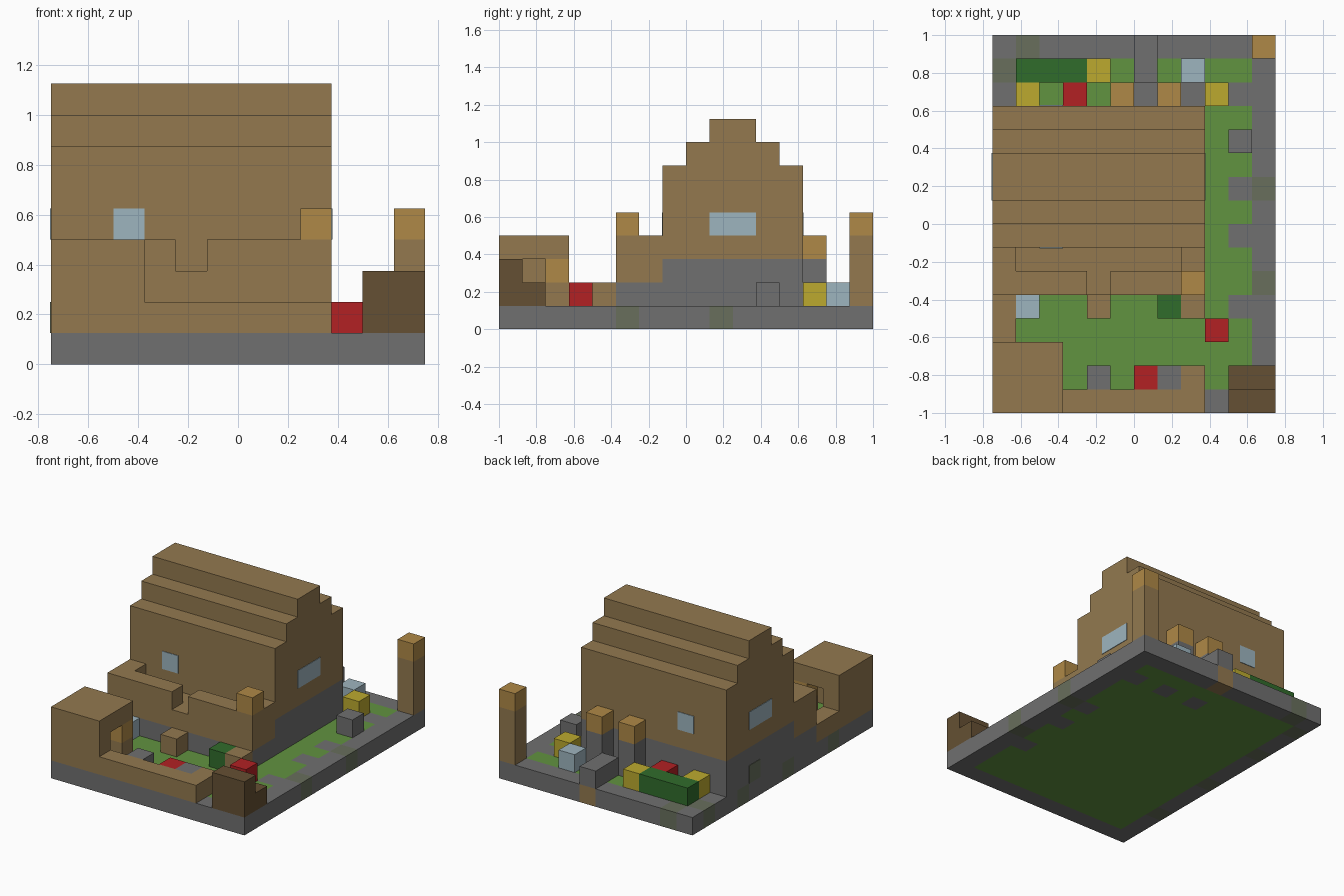
import bpy, bmesh
from mathutils import Vector

old = bpy.data.objects.get("Cube")
if old:
    bpy.data.objects.remove(old, do_unlink=True)

U = 0.125                          # edge of one block
ORIGIN = Vector((-0.75, -1.0, 0))  # corner of the block grid


def linear(c):
    c /= 255
    return c / 12.92 if c <= 0.04045 else ((c + 0.055) / 1.055) ** 2.4


def material(name, r, g, b):
    m = bpy.data.materials.new(name)
    m.use_nodes = True
    col = (linear(r), linear(g), linear(b), 1)
    m.diffuse_color = col
    bsdf = m.node_tree.nodes["Principled BSDF"]
    bsdf.inputs["Base Color"].default_value = col
    bsdf.inputs["Roughness"].default_value = 0.9
    return m


WOOD = material("plank_brown", 147, 121, 79)
STONE = material("stone_grey", 112, 112, 112)
GRASS = material("grass_green", 97, 147, 64)
LEAF = material("leaf_green", 48, 108, 43)
RED = material("flower_red", 178, 33, 35)
YELLOW = material("flower_yellow", 188, 170, 47)
LAMP = material("lamp_orange", 175, 137, 71)
GLASS = material("pale_blue", 158, 181, 191)
DARK = material("dark_wood", 101, 80, 51)
MOSS = material("mossy_stone", 104, 111, 92)


def finish(name, bm, mats):
    me = bpy.data.meshes.new(name)
    bm.to_mesh(me)
    bm.free()
    for m in mats:
        me.materials.append(m)
    ob = bpy.data.objects.new(name, me)
    bpy.context.collection.objects.link(ob)
    return ob


def blocks(name, mat, *boxes):
    """Boxes given as (x, y, z, width, depth, height) in block units."""
    bm = bmesh.new()
    for x, y, z, w, d, h in boxes:
        made = bmesh.ops.create_cube(bm, size=1)["verts"]
        size, mid = Vector((w, d, h)), Vector((x + w / 2, y + d / 2, z + h / 2))
        for v in made:
            v.co = ORIGIN + U * (mid + Vector(a * b for a, b in zip(v.co, size)))
    return finish(name, bm, [mat])


def cubes(name, mat, *cells):
    """Single blocks standing on the ground."""
    return blocks(name, mat, *[(x, y, 1, 1, 1, 1) for x, y in cells])


# Ground slab: grass lawn with a stone rim, mossy spots and one plank
MOSSY = {(1, 15), (0, 14), (0, 11), (0, 7), (0, 3), (11, 9), (11, 5)}
PAVING = {(10, 13), (10, 9), (10, 7), (10, 4), (6, 13), (8, 13)}


def ground_colour(x, y):
    if (x, y) == (6, 15):
        return 3
    if (x, y) in MOSSY:
        return 2
    rim = x in (0, 11) or y in (0, 15)
    return 1 if rim or (x, y) in PAVING else 0


bm = bmesh.new()
bmesh.ops.create_grid(bm, x_segments=12, y_segments=16, size=1)
for v in bm.verts:
    v.co.x *= 0.75
top = bmesh.ops.extrude_face_region(bm, geom=bm.faces[:])["geom"]
for v in top:
    if isinstance(v, bmesh.types.BMVert):
        v.co.z = U
bmesh.ops.recalc_face_normals(bm, faces=bm.faces[:])
for f in bm.faces:
    inside = (f.calc_center_median() - f.normal * U / 2 - ORIGIN) / U
    f.material_index = ground_colour(int(inside.x), int(inside.y))
finish("ground", bm, [GRASS, STONE, MOSS, WOOD])

# House: stone footing, plank walls and a stepped roof
blocks("house_footing", STONE, (0, 7, 1, 9, 6, 2))
blocks("house_walls", WOOD, (0, 7, 3, 9, 6, 4))
blocks("house_roof", WOOD, (0, 8, 7, 9, 4, 1), (0, 9, 8, 9, 2, 1))

# Windows and one mossy wall stone as thin plates
T = 0.03
blocks("windows", GLASS,
       (2, 7 - T, 4, 1, T, 1), (2, 13, 4, 1, T, 1),
       (-T, 9, 4, T, 2, 1), (9, 9, 4, T, 2, 1))
blocks("mossy_wall_stone", MOSS, (-T, 10, 1, T, 1, 1))

# Terrace in front of the house with parapet and step
blocks("terrace_footing", STONE, (0, 5, 1, 9, 2, 1))
blocks("terrace_floor", WOOD, (0, 5, 2, 9, 2, 1))
blocks("terrace_parapet", WOOD, (0, 5, 3, 4, 1, 1), (0, 6, 3, 1, 1, 1),
       (5, 5, 3, 4, 1, 1), (8, 6, 3, 1, 1, 1))
blocks("terrace_lamp", LAMP, (8, 5, 4, 1, 1, 1))
cubes("terrace_step", WOOD, (4, 4))
cubes("terrace_post", WOOD, (8, 4))

# Low fence around the front garden
blocks("garden_fence", WOOD, (3, 0, 1, 6, 1, 1), (8, 1, 1, 1, 1, 1),
       (0, 3, 1, 1, 2, 1))

# Hollow shed with openings at the side and back
blocks("shed_roof", WOOD, (0, 0, 3, 3, 3, 1))
blocks("shed_walls", WOOD, (0, 0, 1, 3, 1, 2), (0, 1, 1, 1, 2, 2),
       (2, 2, 1, 1, 1, 1))
blocks("shed_lamp", LAMP, (2, 2, 2, 1, 1, 1))

# Stepped dark wood pile at the front corner
blocks("wood_pile", DARK, (10, 0, 1, 2, 1, 2), (10, 1, 1, 2, 1, 1))

# Corner tower with lamp
blocks("tower_post", WOOD, (11, 15, 1, 1, 1, 3))
blocks("tower_lamp", LAMP, (11, 15, 4, 1, 1, 1))

# Back entrance: two posts with lamps and a kerb
for side, x in (("right", 5), ("left", 7)):
    blocks(side + "_entrance_post", STONE, (x, 13, 1, 1, 1, 2))
    blocks(side + "_entrance_lamp", LAMP, (x, 13, 3, 1, 1, 1))
blocks("entrance_kerb", STONE, (6, 14, 1, 1, 2, 1))

# Garden blocks
cubes("red_flowers", RED, (9, 3), (6, 1), (3, 13))
cubes("yellow_flowers", YELLOW, (1, 13), (4, 14), (9, 13))
cubes("blue_flowers", GLASS, (1, 4), (8, 14))
cubes("garden_stones", STONE, (4, 1), (7, 1), (10, 11))
cubes("small_bush", LEAF, (7, 4))
blocks("back_hedge", LEAF, (1, 14, 1, 3, 1, 1))
